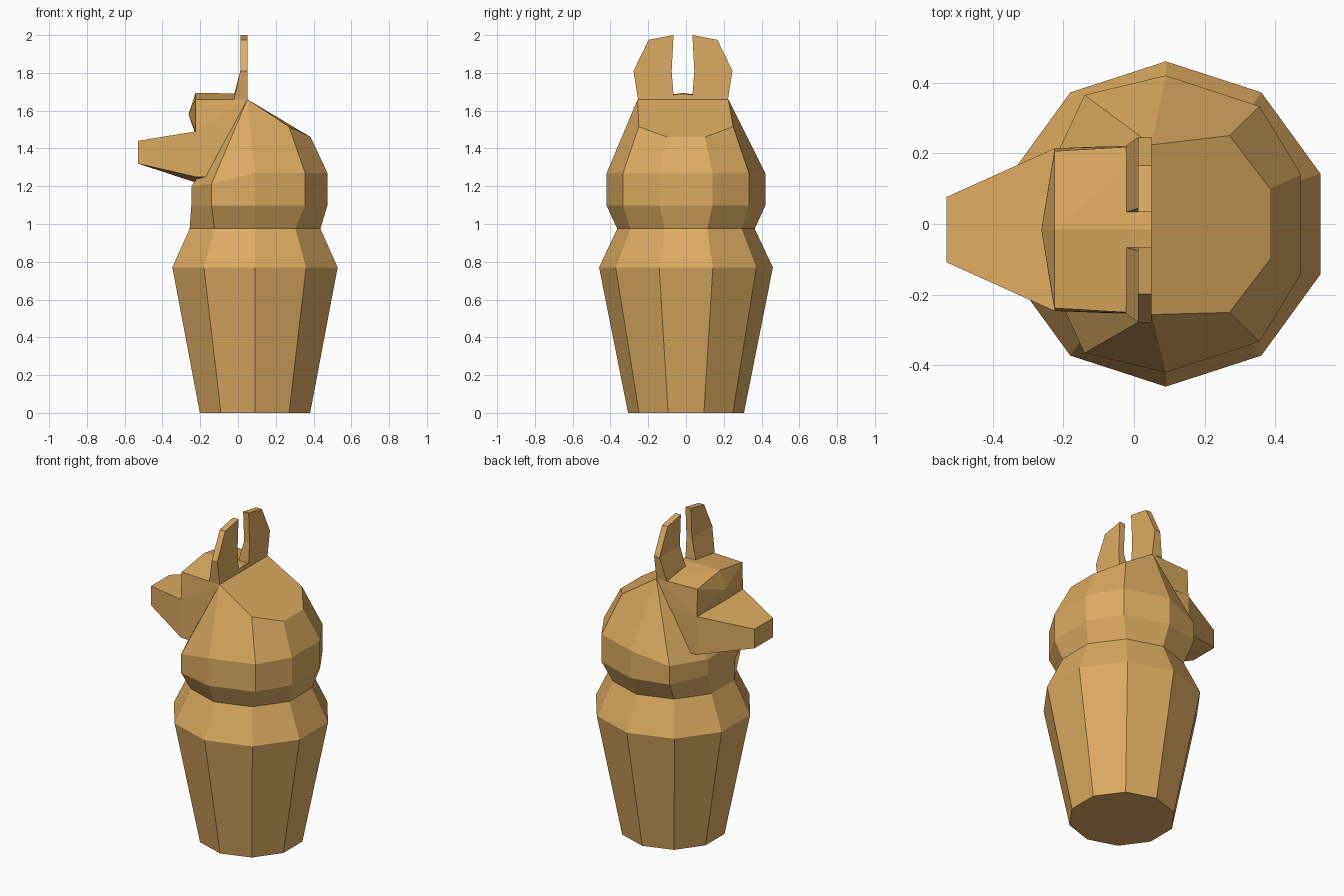
import bpy, bmesh, math

cube = bpy.data.objects.get("Cube")
if cube:
    bpy.data.objects.remove(cube, do_unlink=True)

clay = bpy.data.materials.new("tan_clay")
COLOR = (0.73, 0.41, 0.122, 1)
clay.use_nodes = True
clay.diffuse_color = COLOR
clay.node_tree.nodes["Principled BSDF"].inputs["Base Color"].default_value = COLOR

HEAD_Y = -0.016   # the head sits slightly off the jar axis
JAR_X = 0.09


def finish(bm, name):
    bmesh.ops.recalc_face_normals(bm, faces=bm.faces)
    mesh = bpy.data.meshes.new(name)
    bm.to_mesh(mesh)
    bm.free()
    mesh.materials.append(clay)
    obj = bpy.data.objects.new(name, mesh)
    bpy.context.collection.objects.link(obj)
    return obj


def decagon(radius, z):
    angles = [math.radians(18 + 36 * i) for i in range(10)]
    return [(JAR_X + radius * math.cos(a), radius * math.sin(a), z) for a in angles]


def bridge(bm, low, high):
    for i in range(len(low)):
        j = (i + 1) % len(low)
        bm.faces.new((low[i], low[j], high[j], high[i]))


def add_ring(bm, points):
    return [bm.verts.new(p) for p in points]


def mirrored(half):
    """Closed ring from its +y half, running from back to front."""
    return half + [(x, -y, z) for x, y, z in reversed(half)]


def hull(name, half):
    """Convex block from half of its corners, mirrored across the head axis."""
    bm = bmesh.new()
    for x, y, z in half:
        for side in ((1, -1) if y else (1,)):
            bm.verts.new((x, HEAD_Y + side * y, z))
    bmesh.ops.convex_hull(bm, input=bm.verts)
    bmesh.ops.dissolve_limit(bm, angle_limit=0.01, verts=bm.verts, edges=bm.edges)
    return finish(bm, name)


# Ten-sided jar body
bm = bmesh.new()
rings = [add_ring(bm, decagon(r, z)) for r, z in ((0.307, 0), (0.46, 0.77), (0.364, 0.975))]
for low, high in zip(rings, rings[1:]):
    bridge(bm, low, high)
bm.faces.new(rings[0])
bm.faces.new(rings[-1])
finish(bm, "jar_body")

# Lid: flared collar with a faceted mane rising to the back of the head
bm = bmesh.new()
plan = [(0.473, 0.14), (0.355, 0.333), (0.09, 0.42), (-0.14, 0.365), (-0.247, 0.135)]
rim_heights = (1.27, 1.27, 1.27, 1.213, 1.198)
neck = add_ring(bm, decagon(0.364, 0.975))
neck = neck[:5] + neck[5:]
collar = add_ring(bm, mirrored([(x, y, 1.097) for x, y in plan]))
rim = add_ring(bm, mirrored([(x, y, z) for (x, y), z in zip(plan, rim_heights)]))
bridge(bm, neck, collar)
bridge(bm, collar, rim)
bm.faces.new(neck)
crown = add_ring(bm, mirrored([(0.385, 0.1, 1.46), (0.27, 0.25, 1.515), (0.05, 0.24, 1.66)]))
for v in (crown[2], crown[3]):
    v.co.y += HEAD_Y
for r, c in ((rim[:5], crown[:3]), (rim[:4:-1], crown[:2:-1])):
    for face in ((r[0], r[1], c[1], c[0]), (r[1], r[2], c[2], c[1]),
                 (r[2], r[3], c[2]), (r[3], r[4], c[2])):
        bm.faces.new(face)
bm.faces.new((rim[9], rim[0], crown[0], crown[5]))
bm.faces.new((rim[4], rim[5], crown[3], crown[2]))
bm.faces.new(crown)
finish(bm, "lid_mane")

# Tapered muzzle and jaw
hull("muzzle", [(-0.53, 0.0925, 1.32), (-0.53, 0.0925, 1.44),
                (-0.225, 0.23, 1.49), (-0.225, 0.23, 1.25), (-0.225, 0, 1.22),
                (0.03, 0.235, 1.49), (0.03, 0.235, 1.25), (0.03, 0, 1.225)])

# Skull with a low ridge and a pointed brow
hull("skull", [(-0.225, 0.23, 1.488), (-0.225, 0.222, 1.66), (-0.225, 0, 1.694),
               (-0.262, 0, 1.58), (-0.23, 0, 1.488),
               (0.03, 0.24, 1.488), (0.05, 0.238, 1.66), (0.05, 0, 1.69)])

# Upright ears, thicker at the foot
outer = [(0.238, 1.66), (0.262, 1.81), (0.182, 1.975), (0.05, 2.0)]
inner = [(0.06, 1.81), (0.05, 1.68)]
for name, side in (("right_ear", 1), ("left_ear", -1)):
    bm = bmesh.new()
    outline = outer + inner
    back = add_ring(bm, [(0.05, HEAD_Y + side * y, z) for y, z in outline])
    front = add_ring(bm, [(0.012 if z > 1.7 else -0.022, HEAD_Y + side * y, z)
                          for y, z in outline])
    bridge(bm, back, front)
    bm.faces.new(back)
    # Front splits into the sloping foot and the upright blade
    bm.faces.new((front[0], front[1], front[4], front[5]))
    bm.faces.new(front[1:5])
    finish(bm, name)
